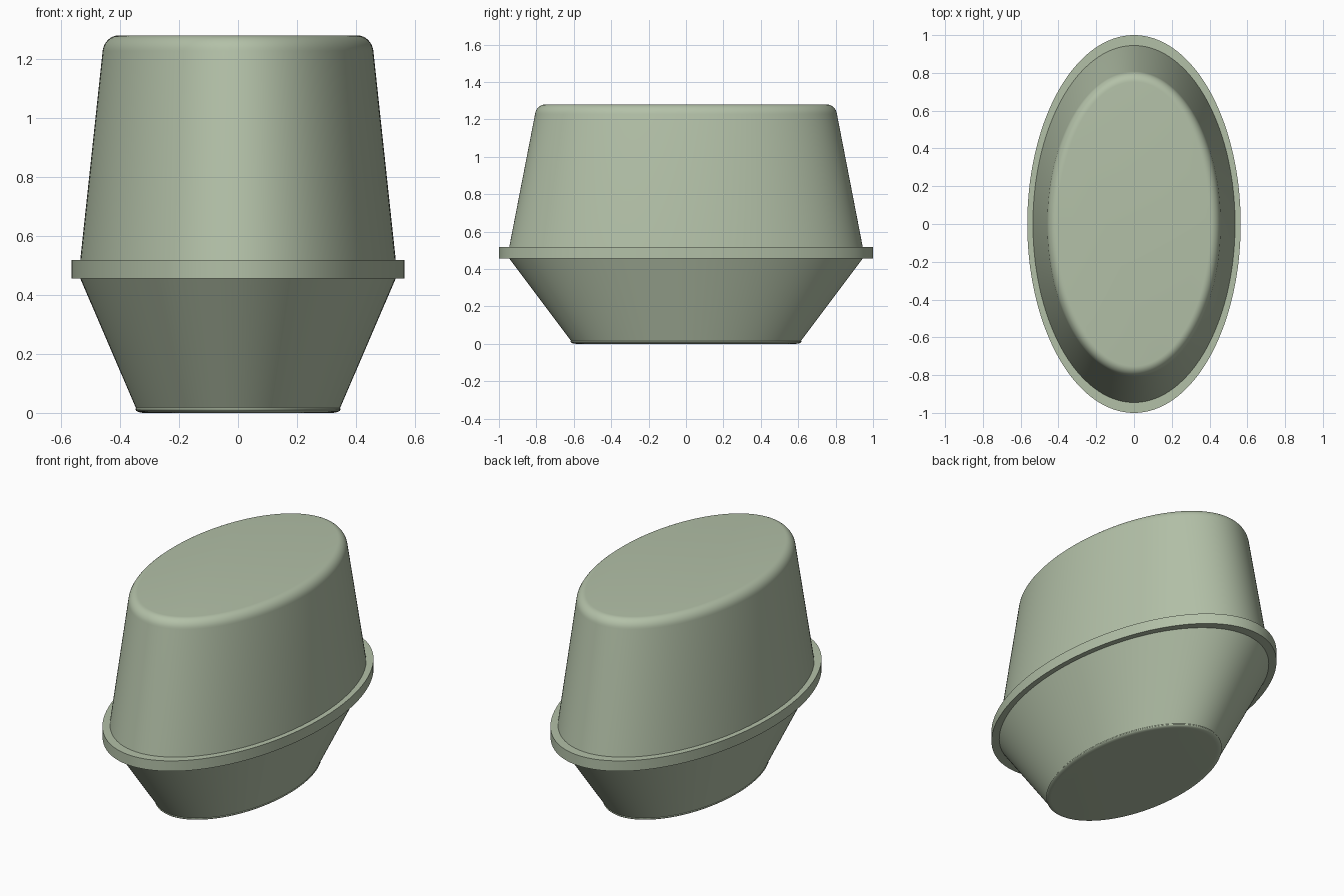
import bpy, bmesh, math

if "Cube" in bpy.data.objects:
    bpy.data.objects.remove(bpy.data.objects["Cube"])

SIDES = 160
mat = bpy.data.materials.new("sage green")
mat.diffuse_color = (0.45, 0.53, 0.39, 1)
mat.use_nodes = True
mat.node_tree.nodes["Principled BSDF"].inputs["Base Color"].default_value = mat.diffuse_color


def oval_part(name, rings):
    """Closed solid lofted through oval rings (x radius, y radius, z)."""
    bm = bmesh.new()
    loops = []
    for a, b, z in rings:
        loops.append([bm.verts.new((a * math.cos(2 * math.pi * i / SIDES),
                                    b * math.sin(2 * math.pi * i / SIDES), z))
                      for i in range(SIDES)])
    for lo, hi in zip(loops, loops[1:]):
        for i in range(SIDES):
            j = (i + 1) % SIDES
            bm.faces.new((lo[i], lo[j], hi[j], hi[i]))
    bm.faces.new(loops[0][::-1])
    bm.faces.new(loops[-1])
    me = bpy.data.meshes.new(name)
    bm.to_mesh(me)
    bm.free()
    me.materials.append(mat)
    ob = bpy.data.objects.new(name, me)
    bpy.context.collection.objects.link(ob)
    bpy.ops.object.select_all(action='DESELECT')
    ob.select_set(True)
    bpy.context.view_layer.objects.active = ob
    bpy.ops.object.shade_smooth_by_angle(angle=math.radians(30))
    return ob


def fillet(a, b, z, r, h, start, steps=8):
    """Rounded edge: rings moving inwards by r and up by h from the wall."""
    out = []
    for k in range(steps + 1):
        t = start + (math.pi / 2 - start) * k / steps
        inset = r * (math.cos(start) - math.cos(t))
        rise = h * (math.sin(t) - math.sin(start)) / (1 - math.sin(start))
        out.append((a - inset, b - inset, z + rise))
    return out


# lower tapered body with a small rounded foot
foot = fillet(0.346, 0.615, 0.016, 0.03, -0.016, math.radians(-20))
oval_part("lower_body", foot[::-1] + [(0.535, 0.945, 0.456)])

# flat rim band
oval_part("rim", [(0.565, 1.0, 0.456), (0.565, 1.0, 0.518)])

# upper tapered body with a rounded top edge
oval_part("upper_body", [(0.535, 0.945, 0.518)]
          + fillet(0.459, 0.807, 1.228, 0.055, 0.052, math.radians(8)))
